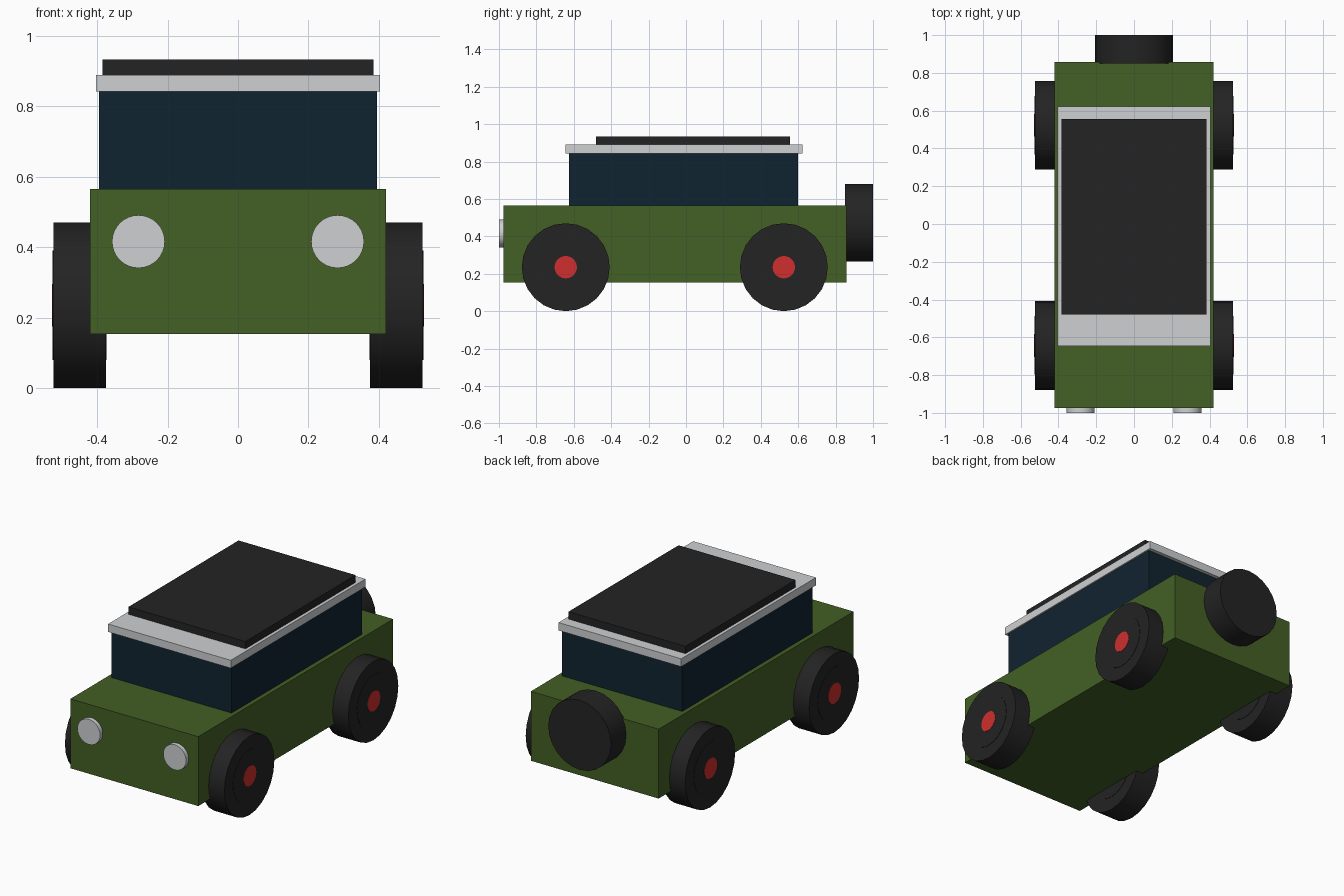
import bpy
import math

cube = bpy.data.objects.get("Cube")
if cube:
    bpy.data.objects.remove(cube, do_unlink=True)


def material(name, r, g, b):
    m = bpy.data.materials.new(name)
    m.use_nodes = True
    m.diffuse_color = (r, g, b, 1)
    m.node_tree.nodes["Principled BSDF"].inputs["Base Color"].default_value = (r, g, b, 1)
    return m


green = material("olive green", 0.056, 0.116, 0.018)
navy = material("dark window blue", 0.005, 0.017, 0.029)
silver = material("light grey", 0.62, 0.63, 0.64)
black = material("rubber black", 0.017, 0.017, 0.017)
red = material("hub red", 0.62, 0.028, 0.028)


def box(name, mat, half_width, y0, y1, z0, z1):
    bpy.ops.mesh.primitive_cube_add(size=1, location=(0, (y0 + y1) / 2, (z0 + z1) / 2))
    ob = bpy.context.object
    ob.name = name
    ob.scale = (2 * half_width, y1 - y0, z1 - z0)
    bpy.ops.object.transform_apply(location=False, rotation=False, scale=True)
    ob.data.materials.append(mat)


def disc(name, mat, radius, depth, centre, axis, sides=24):
    turn = (0, math.pi / 2, 0) if axis == "x" else (math.pi / 2, 0, 0)
    bpy.ops.mesh.primitive_cylinder_add(vertices=sides, radius=radius, depth=depth,
                                        location=centre, rotation=turn)
    ob = bpy.context.object
    ob.name = name
    ob.data.materials.append(mat)
    bpy.ops.object.shade_smooth_by_angle(angle=math.radians(30))


# Body, cabin and roof
box("body", green, 0.421, -0.975, 0.858, 0.153, 0.566)
box("cabin", navy, 0.395, -0.625, 0.6, 0.56, 0.85)
box("roof", silver, 0.404, -0.645, 0.622, 0.843, 0.89)
box("roof_pad", black, 0.385, -0.48, 0.555, 0.885, 0.934)

# Wheels with a shallow rim and a painted hub
for side, sx in (("left", 1), ("right", -1)):
    for end, y in (("front", -0.643), ("rear", 0.523)):
        label = f"{end}_{side}"
        disc(f"{label}_wheel", black, 0.235, 0.15, (sx * 0.45, y, 0.235), "x")
        disc(f"{label}_rim", black, 0.155, 0.154, (sx * 0.45, y, 0.235), "x")
        disc(f"{label}_hub", red, 0.06, 0.158, (sx * 0.45, y, 0.235), "x")
    # Headlight
    disc(f"{side}_headlight", silver, 0.075, 0.04, (sx * 0.283, -0.98, 0.416), "y", 32)

# Spare wheel on the back
disc("spare_wheel", black, 0.207, 0.15, (0, 0.925, 0.473), "y")
